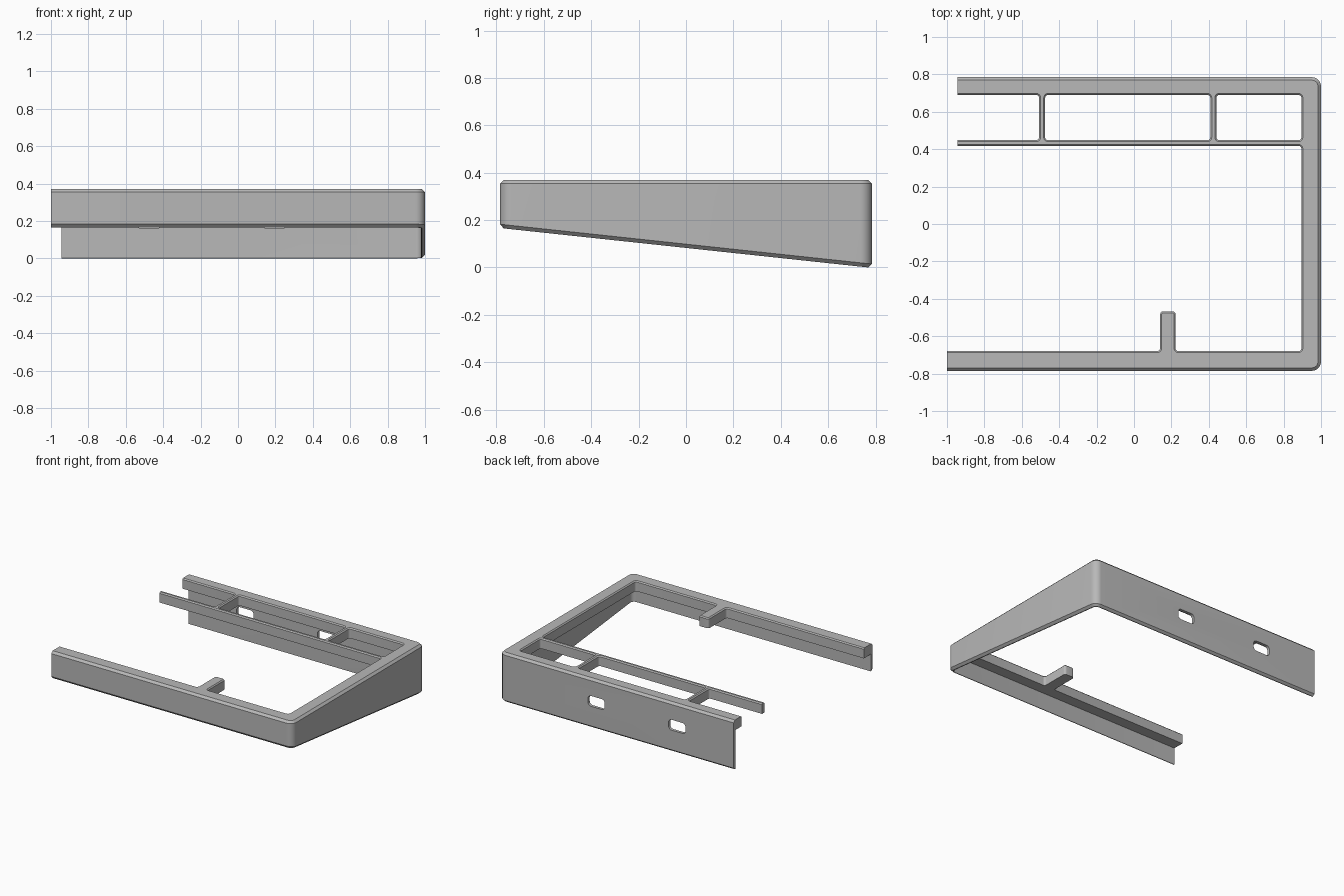
import bpy, bmesh, math
from mathutils import Vector

cube = bpy.data.objects.get("Cube")
if cube:
    bpy.data.objects.remove(cube, do_unlink=True)

TOP, RAIL_BOTTOM, WALL = 0.37, 0.293, 0.022
HALF_Y, BEVEL = 0.785, 0.016
BACK, LEFT_CUT = 0.69, -1.3

grey = bpy.data.materials.new("plain grey")
grey.use_nodes = True
grey.diffuse_color = (0.48, 0.48, 0.48, 1)
grey.node_tree.nodes["Principled BSDF"].inputs["Base Color"].default_value = (0.48, 0.48, 0.48, 1)


def rect(x0, x1, y0, y1):
    return [(x0, y0), (x1, y0), (x1, y1), (x0, y1)]


def fillet(points, radius, steps=5):
    """Round every right-angled corner of an outline."""
    pts = [Vector(p) for p in points]
    out = []
    for i, p in enumerate(pts):
        u = (pts[i - 1] - p).normalized()
        v = (pts[(i + 1) % len(pts)] - p).normalized()
        centre = p + (u + v) * radius
        for k in range(steps + 1):
            a = math.pi / 2 * k / steps
            out.append(centre - (v * math.cos(a) + u * math.sin(a)) * radius)
    return out


def offset(pts, d):
    """Grow a counter-clockwise outline by d."""
    out = []
    for i, p in enumerate(pts):
        e1 = (p - pts[i - 1]).normalized()
        e2 = (pts[(i + 1) % len(pts)] - p).normalized()
        n1, n2 = Vector((e1.y, -e1.x)), Vector((e2.y, -e2.x))
        out.append(p + (n1 + n2) * d / (1 + n1.dot(n2)))
    return out


def solid(name, loops):
    """Closed skin through equal-length loops of 3D points."""
    bm = bmesh.new()
    rings = [[bm.verts.new(p) for p in loop] for loop in loops]
    bm.faces.new(rings[0])
    bm.faces.new(rings[-1])
    n = len(rings[0])
    for low, high in zip(rings, rings[1:]):
        for i in range(n):
            j = (i + 1) % n
            bm.faces.new((low[i], low[j], high[j], high[i]))
    bmesh.ops.recalc_face_normals(bm, faces=bm.faces)
    mesh = bpy.data.meshes.new(name)
    bm.to_mesh(mesh)
    bm.free()
    mesh.materials.append(grey)
    obj = bpy.data.objects.new(name, mesh)
    bpy.context.collection.objects.link(obj)
    return obj


def prism(name, outline, z0, z1):
    return solid(name, [[(p[0], p[1], z) for p in outline] for z in (z0, z1)])


def window(name, outline):
    """Vertical opening with a small chamfer at the top edge."""
    pts = fillet(outline, 0.016)
    levels = ((pts, 0.2), (pts, TOP - 0.008), (offset(pts, 0.01), TOP + 0.002))
    return solid(name, [[(p.x, p.y, z) for p in loop] for loop, z in levels])


# Outer body: rounded plan, sloped underside, chamfered top and bottom
plan = fillet(rect(-1.2, 1, -HALF_Y, HALF_Y), 0.05, 8)
inner = offset(plan, -BEVEL)


def slope(y):
    return 0.0825 - 0.107 * y


frame = solid("sloped_frame", [
    [(p.x, p.y, slope(p.y)) for p in inner],
    [(p.x, p.y, slope(p.y) + BEVEL) for p in plan],
    [(p.x, p.y, TOP - BEVEL) for p in plan],
    [(p.x, p.y, TOP) for p in inner]])

# Hollow below the rails, leaving a thin outer wall
y_in = HALF_Y - WALL
cutters = [prism("lower_hollow", fillet(rect(LEFT_CUT, 1 - WALL, -y_in, y_in), 0.03),
                 -0.3, RAIL_BOTTOM)]

# Main opening, leaving a tab on the front rail
cutters.append(window("main_opening", [
    (LEFT_CUT, -0.68), (0.14, -0.68), (0.14, -0.467), (0.222, -0.467),
    (0.222, -0.68), (0.895, -0.68), (0.895, 0.418), (LEFT_CUT, 0.418)]))

# Pockets between the rear rail and the thin bar
for x0, x1 in ((LEFT_CUT, -0.507), (-0.475, 0.408), (0.44, 0.895)):
    cutters.append(window("pocket", rect(x0, x1, 0.448, BACK)))

# Square ends on the open side
cutters.append(prism("end_trim", [
    (-1.4, -1), (-1, -1), (-1, 0), (-0.945, 0), (-0.945, 1), (-1.4, 1)], -0.5, 1))

# Rounded slots through the rear wall
for cx in (-0.475, 0.195):
    slot = fillet(rect(cx - 0.07, cx + 0.07, 0.162, 0.24), 0.025)
    cutters.append(solid("wall_slot", [[(p.x, y, p.y) for p in slot] for y in (0.72, 0.85)]))

bpy.context.view_layer.objects.active = frame
for cutter in cutters:
    cutter.hide_render = True
    mod = frame.modifiers.new(cutter.name, 'BOOLEAN')
    mod.operation = 'DIFFERENCE'
    mod.solver = 'EXACT'
    mod.object = cutter
    bpy.ops.object.modifier_apply(modifier=mod.name)
    bpy.data.objects.remove(cutter, do_unlink=True)

for obj in bpy.context.selected_objects:
    obj.select_set(False)
frame.select_set(True)
bpy.ops.object.shade_smooth_by_angle(angle=math.radians(30))
